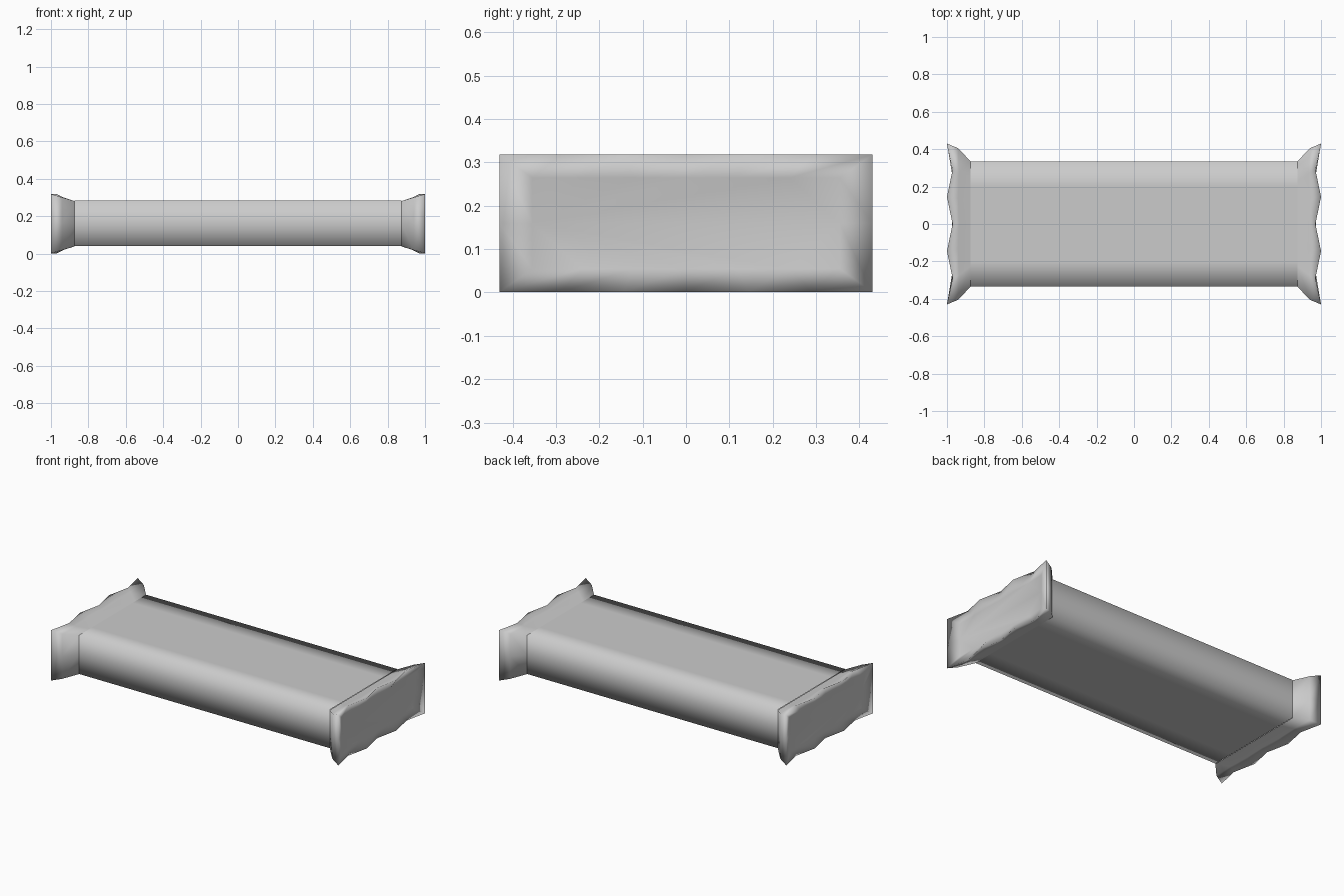
import bpy, bmesh

if "Cube" in bpy.data.objects:
    bpy.data.objects.remove(bpy.data.objects["Cube"])

ZC = 0.1595


def perimeter(ys, zs):
    # unit rectangle outline (-1..1), counter-clockwise
    pts = [(y, -1) for y in ys[:-1]] + [(1, z) for z in zs[:-1]]
    return pts + [(-y, 1) for y in ys[:-1]] + [(-1, -z) for z in zs[:-1]]


def loft(name, rings, cap_start=False, cap_end=False):
    bm = bmesh.new()
    loops = [[bm.verts.new(p) for p in ring] for ring in rings]
    n = len(loops[0])
    for a, b in zip(loops, loops[1:]):
        for i in range(n):
            j = (i + 1) % n
            bm.faces.new((a[i], a[j], b[j], b[i]))
    if cap_start:
        bm.faces.new(loops[0][::-1])
    if cap_end:
        bm.faces.new(loops[-1])
    bmesh.ops.recalc_face_normals(bm, faces=bm.faces)
    # a loft built towards -x or without a cap must still face outwards
    bm.normal_update()
    if sum(f.normal.dot((0, f.calc_center_median().y,
                         f.calc_center_median().z - ZC)) for f in bm.faces) < 0:
        bmesh.ops.reverse_faces(bm, faces=bm.faces)
    for f in bm.faces:
        f.smooth = True
    me = bpy.data.meshes.new(name)
    bm.to_mesh(me)
    bm.free()
    ob = bpy.data.objects.new(name, me)
    bpy.context.collection.objects.link(ob)
    return ob


# filled packet body: a box section whose corners are shaded soft
body = perimeter([-1, -0.6, 0, 0.6, 1], [-1, 0, 1])
loft("packet_body", [[(x, u * 0.335, v * 0.121 + ZC + 0.002) for u, v in body]
                     for x in (-0.874, 0.874)])

# flared crimped ends: alternating peaks and dips across the width
ys = [-1, -0.674, -0.337, 0, 0.337, 0.674, 1]
dips = dict(zip(ys, [0, 1, 0, 1, 0, 1, 0]))
outline = perimeter(ys, [-1, 0, 1])
# x, half width, half height, wave depth; the last rings close the end
stations = [(0.874, 0.335, 0.121, 0),
            (0.94, 0.405, 0.141, 0.005),
            (1.0, 0.430, 0.1585, 0.03),
            (0.972, 0.355, 0.105, 0.004)]
for side, label in ((1, "right"), (-1, "left")):
    rings = [[(side * (x - w * dips[round(u, 3)]), u * hy, v * hz + ZC)
              for u, v in outline] for x, hy, hz, w in stations]
    loft("flared_end_" + label, rings, cap_end=True)
